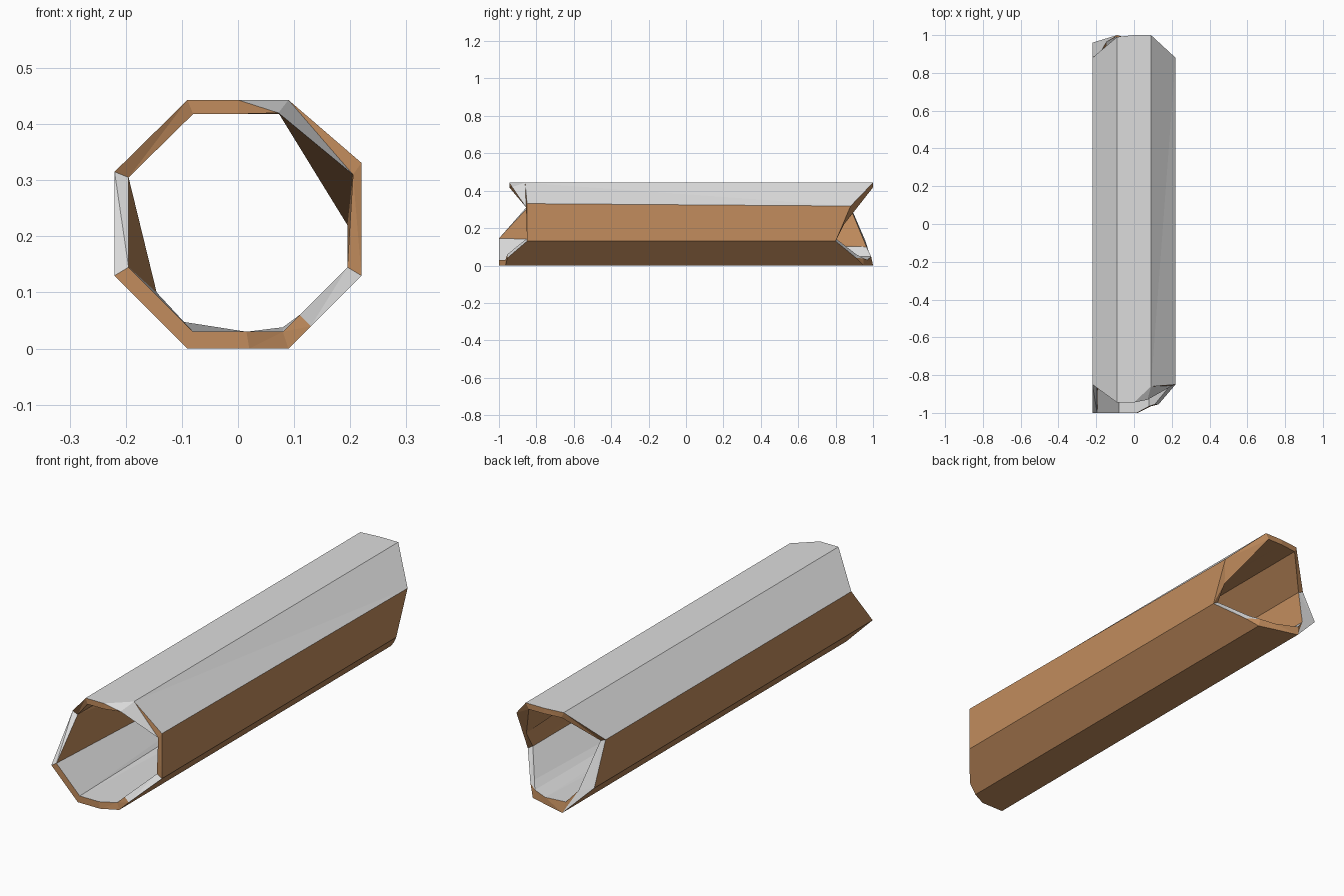
import bpy, bmesh
from mathutils import Vector

if "Cube" in bpy.data.objects:
    bpy.data.objects.remove(bpy.data.objects["Cube"])

# Two colours: bark underneath, pale covering on upward faces
bark = bpy.data.materials.new("brown_bark")
bark.diffuse_color = (0.54, 0.265, 0.11, 1)
bark.use_nodes = True
bark.node_tree.nodes["Principled BSDF"].inputs["Base Color"].default_value = bark.diffuse_color
pale = bpy.data.materials.new("pale_grey_top")
pale.diffuse_color = (0.72, 0.72, 0.72, 1)
pale.use_nodes = True
pale.node_tree.nodes["Principled BSDF"].inputs["Base Color"].default_value = pale.diffuse_color

# Octagonal outline with a few extra points for the chipped ends:
# outer x, z, inner x, z, front y, back y
columns = [
    (-0.09, 0.443, -0.08, 0.418, -0.945, 0.99),
    (0.00, 0.443, 0.00, 0.418, -0.945, 1.00),
    (0.09, 0.443, 0.075, 0.418, -0.860, 1.00),
    (0.22, 0.318, 0.195, 0.305, -0.850, 0.88),
    (0.22, 0.13, 0.195, 0.145, -0.850, 0.80),
    (0.13, 0.04, 0.11, 0.06, -0.955, 0.91),
    (0.09, 0.0, 0.08, 0.03, -0.965, 0.95),
    (0.02, 0.0, 0.015, 0.03, -1.0, 0.97),
    (-0.09, 0.0, -0.08, 0.03, -1.0, 1.00),
    (-0.22, 0.13, -0.195, 0.145, -1.0, 0.96),
    (-0.22, 0.315, -0.195, 0.305, -0.850, 0.88),
]
# Irregular inner corners at the ends: column -> x, y, z
inner_front = {2: (0.072, -0.93, 0.42), 3: (0.205, -0.855, 0.31)}
inner_back = {3: (0.195, 0.845, 0.22), 6: (0.08, 0.95, 0.038),
              8: (-0.10, 0.99, 0.048), 9: (-0.145, 0.965, 0.10)}

bm = bmesh.new()
rings = [[], [], [], []]  # outer front, outer back, inner back, inner front
for i, (ox, oz, ix, iz, yf, yb) in enumerate(columns):
    points = [(ox, yf, oz + (0.013 if i == 3 else 0)), (ox, yb, oz),
              inner_back.get(i, (ix, yb, iz)),
              inner_front.get(i, (ix, yf, iz))]
    for ring, p in zip(rings, points):
        ring.append(bm.verts.new(Vector(p)))

# Outer shell, back rim, inner bore and front rim
n = len(columns)
for k in range(4):
    a, b = rings[k], rings[(k + 1) % 4]
    for i in range(n):
        j = (i + 1) % n
        bm.faces.new((a[i], a[j], b[j], b[i]))
bmesh.ops.triangulate(bm, faces=bm.faces[:])
bmesh.ops.recalc_face_normals(bm, faces=bm.faces[:])

# Upward faces are pale, everything else is bark
for f in bm.faces:
    f.normal_update()
    f.material_index = 1 if f.normal.z > 0.33 else 0

mesh = bpy.data.meshes.new("hollow_log")
bm.to_mesh(mesh)
bm.free()
mesh.materials.append(bark)
mesh.materials.append(pale)
log = bpy.data.objects.new("hollow_log", mesh)
bpy.context.collection.objects.link(log)
